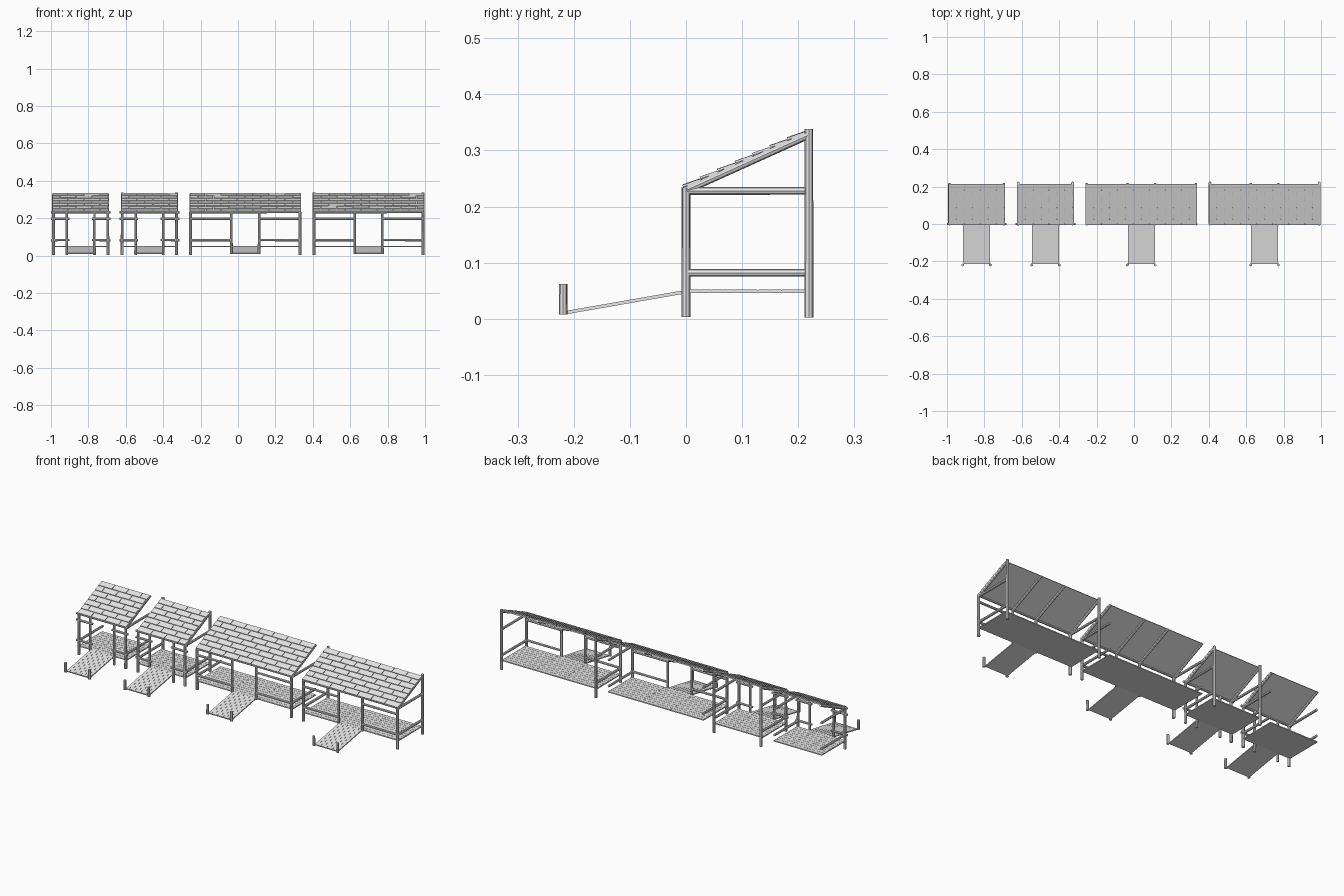
import bpy, bmesh, math, random
from mathutils import Vector, Matrix

random.seed(4)
if "Cube" in bpy.data.objects:
    bpy.data.objects.remove(bpy.data.objects["Cube"])

GREY = bpy.data.materials.new("plain_grey")
GREY.use_nodes = True
GREY.diffuse_color = (0.8, 0.8, 0.8, 1)
GREY.node_tree.nodes["Principled BSDF"].inputs["Base Color"].default_value = (0.8, 0.8, 0.8, 1)


def finish(bm, name):
    mesh = bpy.data.meshes.new(name)
    bm.to_mesh(mesh)
    bm.free()
    mesh.materials.append(GREY)
    obj = bpy.data.objects.new(name, mesh)
    bpy.context.collection.objects.link(obj)
    return obj


def pole(bm, a, b, r=0.008):
    """Rough eight-sided log between two points."""
    a, b = Vector(a), Vector(b)
    d = b - a
    turn = d.to_track_quat('Z', 'Y').to_matrix().to_4x4()
    bmesh.ops.create_cone(bm, cap_ends=True, segments=8, radius1=r,
                          radius2=r * random.uniform(0.88, 1.0), depth=d.length,
                          matrix=Matrix.Translation((a + b) / 2) @ turn)


def board(bm, lo, hi, frame=Matrix()):
    """Box from corner to corner inside a tilted frame."""
    lo, hi = Vector(lo), Vector(hi)
    scale = Matrix.Diagonal((*(hi - lo), 1))
    bmesh.ops.create_cube(bm, size=1, matrix=frame @ Matrix.Translation((lo + hi) / 2) @ scale)


def slope(x, start, end):
    """Frame whose y axis climbs from start to end, given as (y, z)."""
    dy, dz = end[0] - start[0], end[1] - start[1]
    frame = Matrix.Translation((x, *start)) @ Matrix.Rotation(math.atan2(dz, dy), 4, 'X')
    return frame, math.hypot(dy, dz)


def planking(bm, width, y0, y1, top, frame, count, along_y):
    """Thin deck: a solid base with narrow boards on it."""
    board(bm, (-width / 2, y0, top - 0.006), (width / 2, y1, top - 0.001), frame)
    gap = 0.0006
    for i in range(count):
        if along_y:
            step = width / count
            x = -width / 2 + i * step
            board(bm, (x + gap, y0, top - 0.001), (x + step - gap, y1, top), frame)
        else:
            step = (y1 - y0) / count
            y = y0 + i * step
            split = width * (0.35 if i % 2 else 0.65) - width / 2
            for a, b in ((-width / 2, split), (split, width / 2)):
                board(bm, (a + gap, y + gap, top - 0.001), (b - gap, y + step - gap, top), frame)


def shelter(label, left, right, back_posts, short):
    mid, width = (left + right) / 2, right - left
    door = 0.074
    ends = (left + 0.006, right - 0.006)
    inner = (mid - door, mid + door)
    front_y, back_y = 0.0, 0.219

    # Posts
    bm = bmesh.new()
    for x in ends:
        pole(bm, (x, front_y, 0.003), (x, front_y, 0.234))
        if back_posts:
            pole(bm, (x, back_y, 0.002), (x, back_y, 0.338))
    for x in inner:
        pole(bm, (x, front_y, 0.004 if short else 0.045), (x, front_y, 0.232), 0.007)
    finish(bm, label + "_posts")

    # Front and side rails
    bm = bmesh.new()
    over = 0.014 if short else 0.0
    for z in (0.083, 0.197):
        for x, door_x, s in ((ends[0], inner[0], -1), (ends[1], inner[1], 1)):
            pole(bm, (x + s * over, front_y, z), (door_x - s * over, front_y, z), 0.0065)
    pole(bm, (ends[0] - over, front_y, 0.232), (ends[1] + over, front_y, 0.232), 0.006)
    for x in ends:
        for z in (0.082, 0.228):
            pole(bm, (x, front_y, z), (x, 0.212, z), 0.007)
    finish(bm, label + "_rails")

    # Roof beams
    bm = bmesh.new()
    rafters = ends if short else ends + inner
    for x in rafters:
        pole(bm, (x, 0.0, 0.229), (x, 0.217, 0.327), 0.007)
    finish(bm, label + "_rafters")

    # Roof sheet and overlapping shingles
    frame, length = slope(mid, (-0.004, 0.233), (0.213, 0.331))
    bm = bmesh.new()
    board(bm, (-width / 2, 0, -0.003), (width / 2, length, 0.001), frame)
    finish(bm, label + "_roof_sheet")
    bm = bmesh.new()
    rows, tile = 7, 0.0853
    step = length / rows
    for row in range(rows):
        tilt = frame @ Matrix.Translation((0, row * step, 0.004)) @ Matrix.Rotation(-0.09, 4, 'X')
        x = -width / 2 - (tile / 2 if row % 2 else 0)
        while x < width / 2 - 0.002:
            a, b = max(x, -width / 2), min(x + tile, width / 2)
            lift = random.uniform(0, 0.001)
            board(bm, (a + 0.0015, 0, lift - 0.002),
                  (b - 0.0015, step * 0.97, lift + 0.002), tilt)
            x += tile
    finish(bm, label + "_roof_shingles")

    # Floor
    bm = bmesh.new()
    planking(bm, width - 0.004, 0.003, 0.212, 0.052, Matrix.Translation((mid, 0, 0)), 10, False)
    finish(bm, label + "_floor")

    # Ramp and its end posts
    frame, length = slope(mid, (-0.215, 0.014), (0.003, 0.052))
    bm = bmesh.new()
    planking(bm, 2 * door - 0.004, 0, length, 0, frame, 8, True)
    finish(bm, label + "_ramp")
    bm = bmesh.new()
    for x in inner:
        pole(bm, (x, -0.219, 0.008), (x, -0.219, 0.062), 0.0075)
    finish(bm, label + "_ramp_posts")


shelter("small_open_shelter", -0.993, -0.69, False, True)
shelter("small_shelter", -0.625, -0.322, True, True)
shelter("large_open_shelter", -0.259, 0.337, False, False)
shelter("large_shelter", 0.40, 0.996, True, False)
